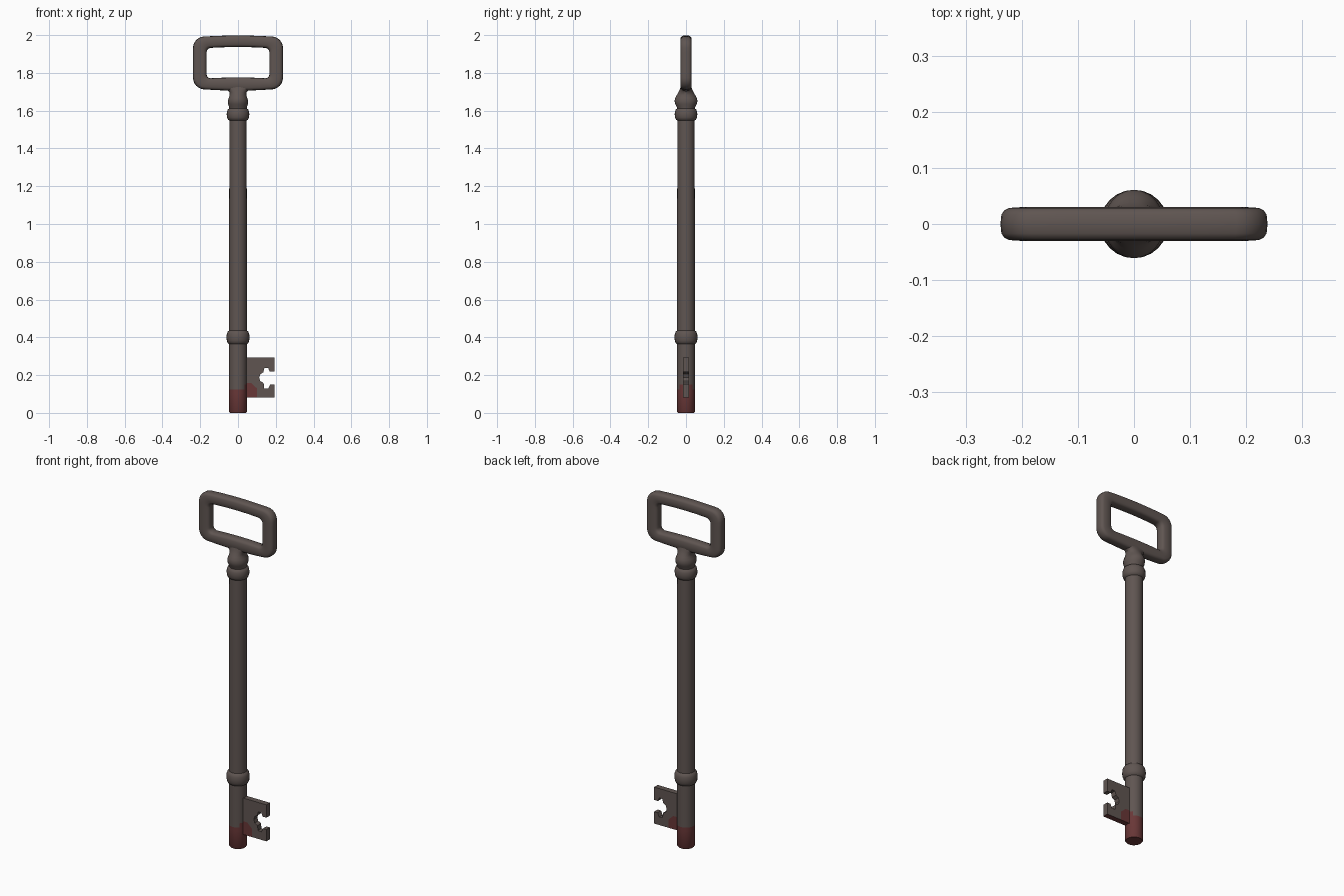
import bpy, bmesh, math
from mathutils import Vector

if "Cube" in bpy.data.objects:
    bpy.data.objects.remove(bpy.data.objects["Cube"])


def material(name, rgb):
    m = bpy.data.materials.new(name)
    m.diffuse_color = (*rgb, 1)
    m.use_nodes = True
    m.node_tree.nodes["Principled BSDF"].inputs["Base Color"].default_value = m.diffuse_color
    return m


IRON = material("dark_iron", (0.115, 0.091, 0.083))
RED = material("dried_red", (0.14, 0.038, 0.038))


def finish(name, bm, rule=None, angle=40):
    """Turn a bmesh into a shaded object; rule(face) picks the red faces."""
    bmesh.ops.recalc_face_normals(bm, faces=bm.faces)
    bm.normal_update()
    for f in bm.faces:
        f.material_index = int(bool(rule and rule(f)))
    me = bpy.data.meshes.new(name)
    bm.to_mesh(me)
    bm.free()
    ob = bpy.data.objects.new(name, me)
    bpy.context.collection.objects.link(ob)
    me.materials.append(IRON)
    me.materials.append(RED)
    bpy.ops.object.select_all(action='DESELECT')
    ob.select_set(True)
    bpy.context.view_layer.objects.active = ob
    bpy.ops.object.shade_smooth_by_angle(angle=math.radians(angle))
    return ob


def bridge(bm, rings, closed=False):
    """Skin a list of equal vertex rings."""
    vs = [[bm.verts.new(p) for p in r] for r in rings]
    n = len(vs[0])
    for i in range(len(vs) if closed else len(vs) - 1):
        a, b = vs[i], vs[(i + 1) % len(vs)]
        for k in range(n):
            bm.faces.new((a[k], a[(k + 1) % n], b[(k + 1) % n], b[k]))
    if not closed:
        bm.faces.new(vs[0])
        bm.faces.new(vs[-1])


def loft(sections, sides=24):
    bm = bmesh.new()
    bridge(bm, [[(rx * math.cos(2 * math.pi * k / sides),
                  ry * math.sin(2 * math.pi * k / sides), z)
                 for k in range(sides)] for z, rx, ry in sections])
    return bm


def collar(z, h, r0, r1):
    """Rounded ring profile bulging from r0 to r1."""
    return [(z + h * t, r0 + (r1 - r0) * math.sqrt(max(0, 1 - t * t)))
            for t in (-1, -0.85, -0.5, 0, 0.5, 0.85, 1)]


# shaft with collars, red toward the tip
profile = [(0, 0.043), (0.006, 0.047), (0.105, 0.047), (0.125, 0.047), (0.15, 0.047)]
profile += collar(0.4, 0.036, 0.047, 0.061)
profile += collar(1.58, 0.032, 0.046, 0.06)
profile += [(1.63, 0.047)]


def tip_red(f):
    c = f.calc_center_median()
    return c.z < 0.117 + 0.9 * max(0, c.x - 0.01)


finish("shaft", loft([(z, r, r) for z, r in profile]), tip_red)

# neck: upper collar flattening and flaring into the handle
finish("neck", loft([
    (1.61, 0.046, 0.046), (1.622, 0.048, 0.05), (1.635, 0.052, 0.057),
    (1.652, 0.054, 0.061), (1.668, 0.049, 0.057), (1.682, 0.044, 0.049),
    (1.698, 0.045, 0.04), (1.71, 0.058, 0.034), (1.722, 0.085, 0.03),
    (1.735, 0.12, 0.026), (1.75, 0.13, 0.02)]))


# handle: rounded rectangular loop swept with a soft square section
def rounded_rect(w, z0, z1, r, top_bulge, low_bulge, steps=6):
    corners = [(w - r, z1 - r), (r - w, z1 - r), (r - w, z0 + r), (w - r, z0 + r)]
    pts = []
    for i, (cx, cz) in enumerate(corners):
        for s in range(steps + 1):
            a = math.pi / 2 * (i + s / steps)
            pts.append(Vector((cx + r * math.cos(a), 0, cz + r * math.sin(a))))
        a, nxt = pts[-1].copy(), corners[(i + 1) % 4]
        a2 = math.pi / 2 * (i + 1)
        b = Vector((nxt[0] + r * math.cos(a2), 0, nxt[1] + r * math.sin(a2)))
        pts += [a.lerp(b, t / 6) for t in range(1, 6)]
    mid = (z0 + z1) / 2
    for p in pts:
        k = 1 - (p.x / w) ** 2
        p.z += k * (top_bulge if p.z > mid else low_bulge) * min(1, abs(p.z - mid) / (mid - z0) * 1.2)
    return pts


def power(v, p=0.6):
    return math.copysign(abs(v) ** p, v)


outer = rounded_rect(0.238, 1.718, 1.988, 0.055, 0.010, -0.012)
inner = rounded_rect(0.166, 1.77, 1.931, 0.022, 0.006, 0.006)
rings = []
for o, i in zip(outer, inner):
    c, h = (o + i) / 2, (o - i) / 2
    rings.append([c + h * power(math.cos(a)) + Vector((0, 0.03 * power(math.sin(a)), 0))
                  for a in (2 * math.pi * k / 16 for k in range(16))])
bm = bmesh.new()
bridge(bm, rings, closed=True)
finish("handle", bm, angle=60)


# bit: flat notched plate, with its lower root red
def plate(name, pts, rule, t=0.016):
    bm = bmesh.new()
    f = bm.faces.new([bm.verts.new((x, -t, z)) for x, z in pts])
    ext = bmesh.ops.extrude_face_region(bm, geom=[f])
    bmesh.ops.translate(bm, vec=(0, 2 * t, 0),
                        verts=[v for v in ext["geom"] if isinstance(v, bmesh.types.BMVert)])
    finish(name, bm, rule, 30)


plate("bit", [(0.03, 0.292), (0.192, 0.292), (0.192, 0.218), (0.168, 0.218), (0.16, 0.238),
              (0.14, 0.238), (0.134, 0.215), (0.118, 0.205), (0.112, 0.187), (0.118, 0.168),
              (0.136, 0.158), (0.138, 0.13), (0.16, 0.128), (0.17, 0.15), (0.192, 0.15),
              (0.192, 0.082), (0.1, 0.082), (0.1, 0.13), (0.07, 0.158), (0.03, 0.158)],
      lambda f: f.normal.z < -0.9 and f.calc_center_median().z < 0.1)
plate("bit_red_root", [(0.03, 0.082), (0.1, 0.082), (0.1, 0.13), (0.07, 0.158), (0.03, 0.158)],
      lambda f: True)
